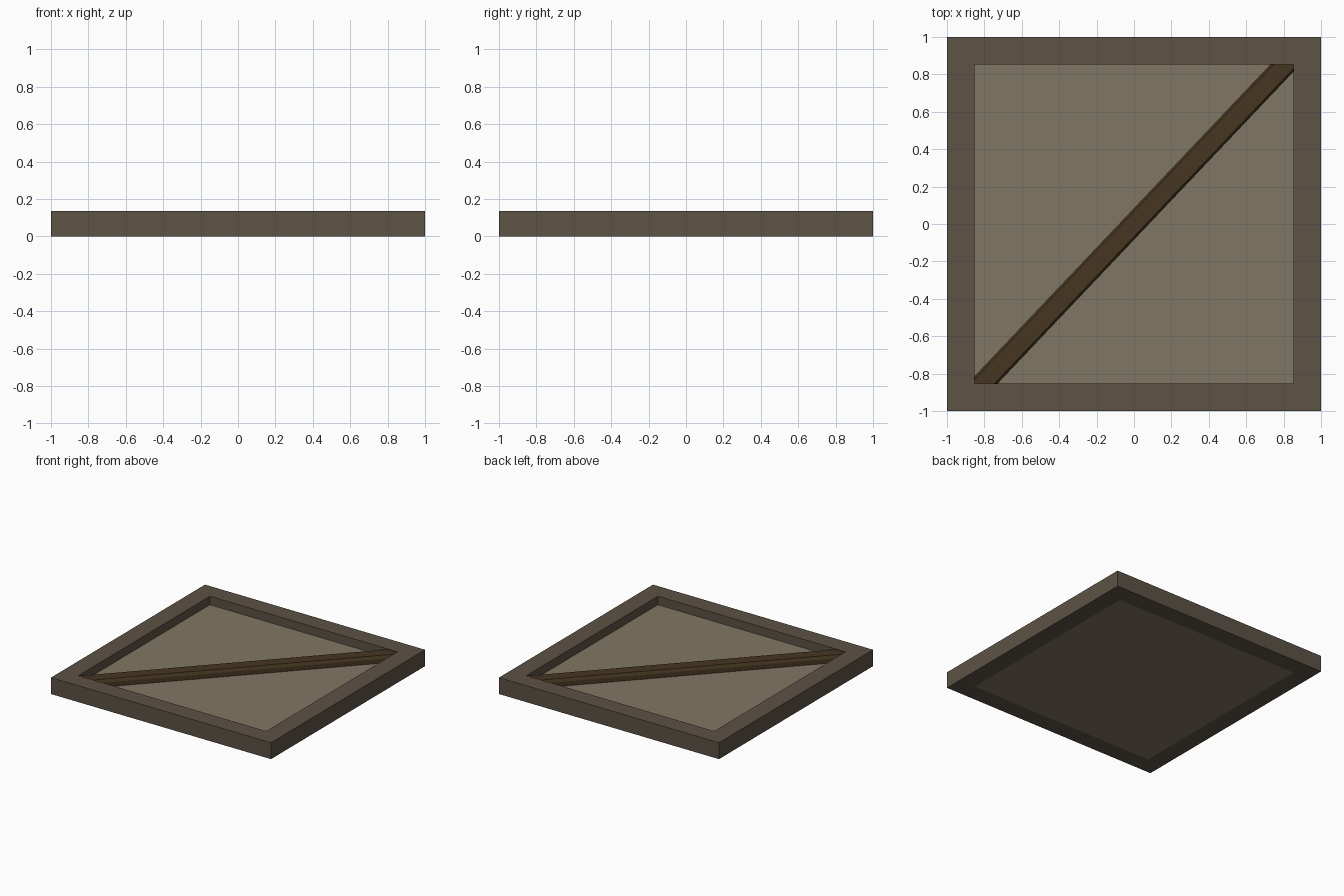
import bpy, bmesh, math
from mathutils import Matrix

if "Cube" in bpy.data.objects:
    bpy.data.objects.remove(bpy.data.objects["Cube"])

H = 0.135       # frame height
INNER = 0.853   # half size of the opening
PANEL_Z = 0.065 # top of the recessed panel


def material(name, rgb):
    m = bpy.data.materials.new(name)
    m.diffuse_color = (*rgb, 1)
    m.use_nodes = True
    m.node_tree.nodes["Principled BSDF"].inputs["Base Color"].default_value = m.diffuse_color
    return m


def make_object(name, bm, mat):
    bmesh.ops.recalc_face_normals(bm, faces=bm.faces)
    me = bpy.data.meshes.new(name)
    bm.to_mesh(me)
    bm.free()
    me.materials.append(mat)
    ob = bpy.data.objects.new(name, me)
    bpy.context.collection.objects.link(ob)
    return ob


# Square frame: a ring of quads around the opening
bm = bmesh.new()
corners = [(-1, -1), (1, -1), (1, 1), (-1, 1)]
rings = [[bm.verts.new((x * r, y * r, z)) for x, y in corners]
         for r, z in ((1, 0), (1, H), (INNER, H), (INNER, 0))]
for i in range(4):
    a, b = rings[i], rings[(i + 1) % 4]
    for j in range(4):
        k = (j + 1) % 4
        bm.faces.new((a[j], a[k], b[k], b[j]))
make_object("frame", bm, material("frame_wood", (0.109, 0.084, 0.061)))

# Recessed panel, flush with the underside
bm = bmesh.new()
bmesh.ops.create_cube(bm, size=1, matrix=Matrix.Translation((0, 0, PANEL_Z / 2))
                      @ Matrix.Diagonal((2 * INNER, 2 * INNER, PANEL_Z, 1)))
make_object("panel", bm, material("panel_wood", (0.216, 0.181, 0.122)))

# Diagonal brace: chamfered bar trimmed to the opening
bm = bmesh.new()
half = [(0.058, PANEL_Z - 0.01), (0.058, 0.1), (0.046, 0.125)]
profile = half + [(-y, z) for y, z in reversed(half)]
face = bm.faces.new([bm.verts.new((-1.4, y, z)) for y, z in profile])
ext = bmesh.ops.extrude_face_region(bm, geom=[face], use_keep_orig=True)
bmesh.ops.translate(bm, vec=(2.8, 0, 0),
                    verts=[g for g in ext["geom"] if isinstance(g, bmesh.types.BMVert)])
bmesh.ops.rotate(bm, verts=bm.verts, matrix=Matrix.Rotation(math.radians(46.5), 3, 'Z'))
for n in ((1, 0, 0), (-1, 0, 0), (0, 1, 0), (0, -1, 0)):
    bmesh.ops.bisect_plane(bm, geom=bm.verts[:] + bm.edges[:] + bm.faces[:],
                           plane_co=[c * (INNER + 0.005) for c in n],
                           plane_no=n, clear_outer=True)
make_object("diagonal_brace", bm, material("brace_wood", (0.061, 0.037, 0.015)))
